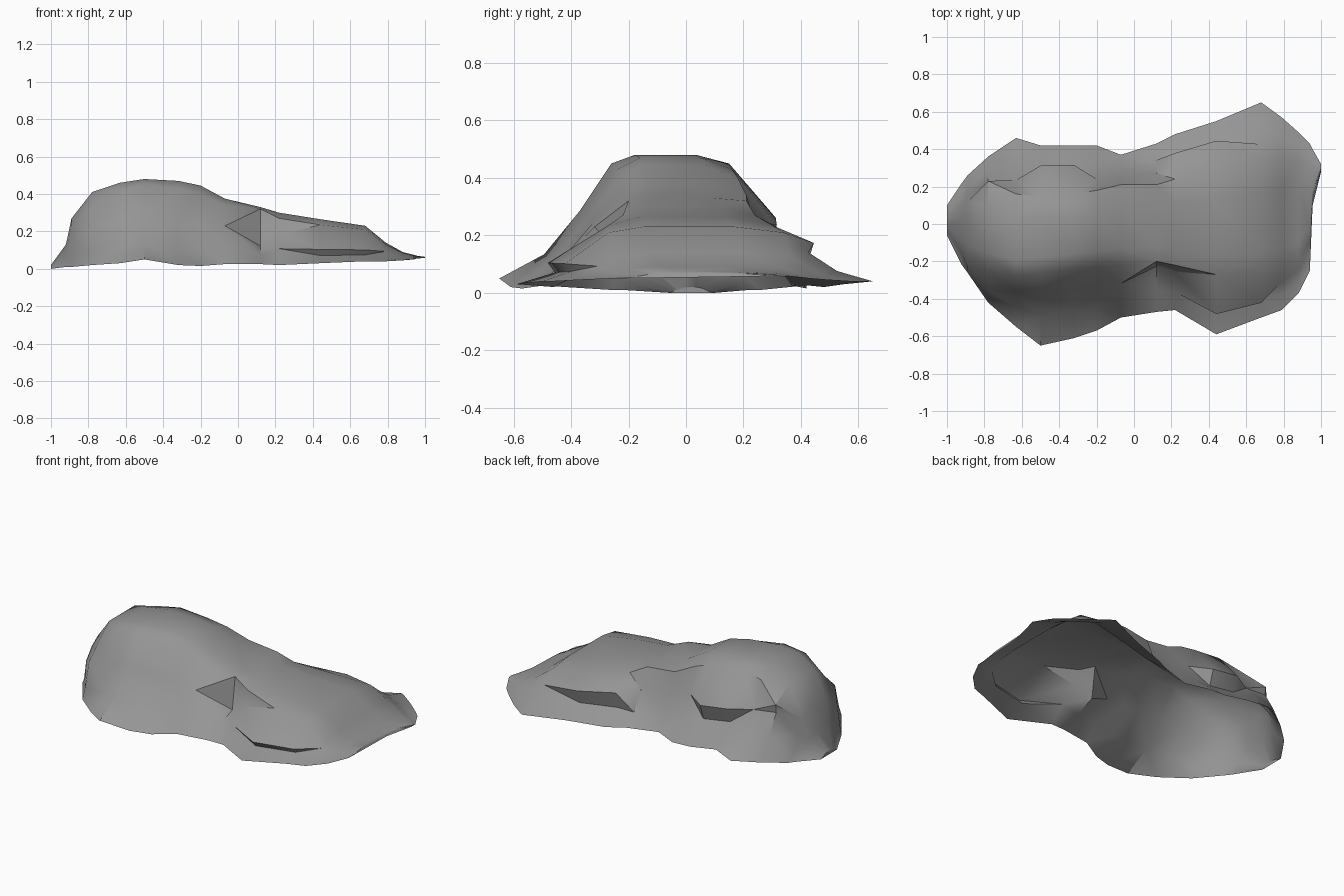
import bpy
import bmesh
import math

cube = bpy.data.objects.get("Cube")
if cube:
    bpy.data.objects.remove(cube, do_unlink=True)

stone = bpy.data.materials.new("stone grey")
stone.use_nodes = True
stone.diffuse_color = (0.3, 0.3, 0.3, 1)
stone.node_tree.nodes["Principled BSDF"].inputs["Base Color"].default_value = (0.3, 0.3, 0.3, 1)

# Flank shapes: (inward share, height share) of two points between lip and shoulder
slope = [(.4, .21), (.72, .59)]
bluff = [(.15, .2), (.38, .68)]
bulge = [(.25, .3), (.65, .65)]
recess = [(.45, .17), (.9, .33)]
cliff = [(.4, .35), (.85, .65)]
fold = [(.42, .2), (.34, .36)]
ledge = [(.52, .3), (.4, .53)]
hollow = [(.4, .25), (.75, .6)]
overhang = [(.52, .3), (.42, .7)]
horn = [(.5, .45), (1.05, .84)]

# Stations along the boulder: x, front lip y, front shoulder y, back shoulder y,
# back lip y, shoulder height, crown height, lip height, front flank, back flank
stations = [
    (-1, -.06, -.03, .06, .1, .015, .02, 0, slope, slope),
    (-.92, -.22, -.14, .1, .22, .1, .13, .01, slope, slope),
    (-.89, -.26, -.17, .12, .26, .23, .27, .01, bluff, slope),
    (-.78, -.42, -.25, .23, .36, .33, .41, .02, bluff, horn),
    (-.63, -.55, -.28, .16, .46, .42, .46, .03, slope, hollow),
    (-.5, -.65, -.26, .15, .42, .45, .48, .05, slope, ledge),
    (-.32, -.61, -.24, .16, .42, .43, .47, .02, slope, ledge),
    (-.2, -.57, -.23, .18, .42, .4, .445, .015, slope, hollow),
    (-.07, -.5, -.22, .21, .37, .34, .375, .025, bulge, hollow),
    (.12, -.47, -.2, .21, .43, .32, .33, .025, recess, slope),
    (.22, -.46, -.22, .24, .48, .27, .3, .02, cliff, overhang),
    (.44, -.59, -.27, .3, .55, .235, .265, .03, fold, overhang),
    (.68, -.5, -.27, .34, .65, .21, .23, .04, fold, slope),
    (.79, -.46, -.25, .36, .57, .13, .14, .04, slope, slope),
    (.88, -.37, -.2, .34, .49, .085, .09, .045, slope, slope),
    (.94, -.25, -.1, .32, .43, .07, .075, .05, slope, slope),
    (.955, .1, .15, .32, .4, .068, .07, .055, slope, slope),
    (1, .28, .29, .31, .32, .062, .064, .058, slope, slope),
]


def lerp(a, b, t):
    return a + (b - a) * t


def flank(lip, shoulder, low, high, shape):
    steps = [(0, 0)] + shape + [(1, 1)]
    return [(lerp(lip, shoulder, t), lerp(low, high, h)) for t, h in steps]


def section(station):
    """Open arch running from the front lip over the crown to the back lip."""
    x, front, front_top, back_top, back, shoulder, crown, lip, shape_f, shape_b = station
    front_side = flank(front, front_top, lip, shoulder, shape_f)
    back_side = flank(back, back_top, lip, shoulder, shape_b)
    top = [(lerp(front_top, back_top, t), crown) for t in (.2, .72)]
    return [(x, y, z) for y, z in front_side + top + back_side[::-1]]


# Boulder: hollow shell skinned over the arches, open underneath, both tips closed
bm = bmesh.new()
rings = [[bm.verts.new(p) for p in section(s)] for s in stations]
for ring, following in zip(rings, rings[1:]):
    for i in range(len(ring) - 1):
        bm.faces.new((ring[i], following[i], following[i + 1], ring[i + 1]))
bm.faces.new(rings[0])
bm.faces.new(rings[-1][::-1])
bmesh.ops.triangulate(bm, faces=bm.faces[:])

mesh = bpy.data.meshes.new("boulder")
bm.to_mesh(mesh)
bm.free()
mesh.materials.append(stone)
boulder = bpy.data.objects.new("boulder", mesh)
bpy.context.collection.objects.link(boulder)

# Smooth weathered faces with crisp creases
bpy.context.view_layer.objects.active = boulder
boulder.select_set(True)
bpy.ops.object.shade_smooth_by_angle(angle=math.radians(35))
